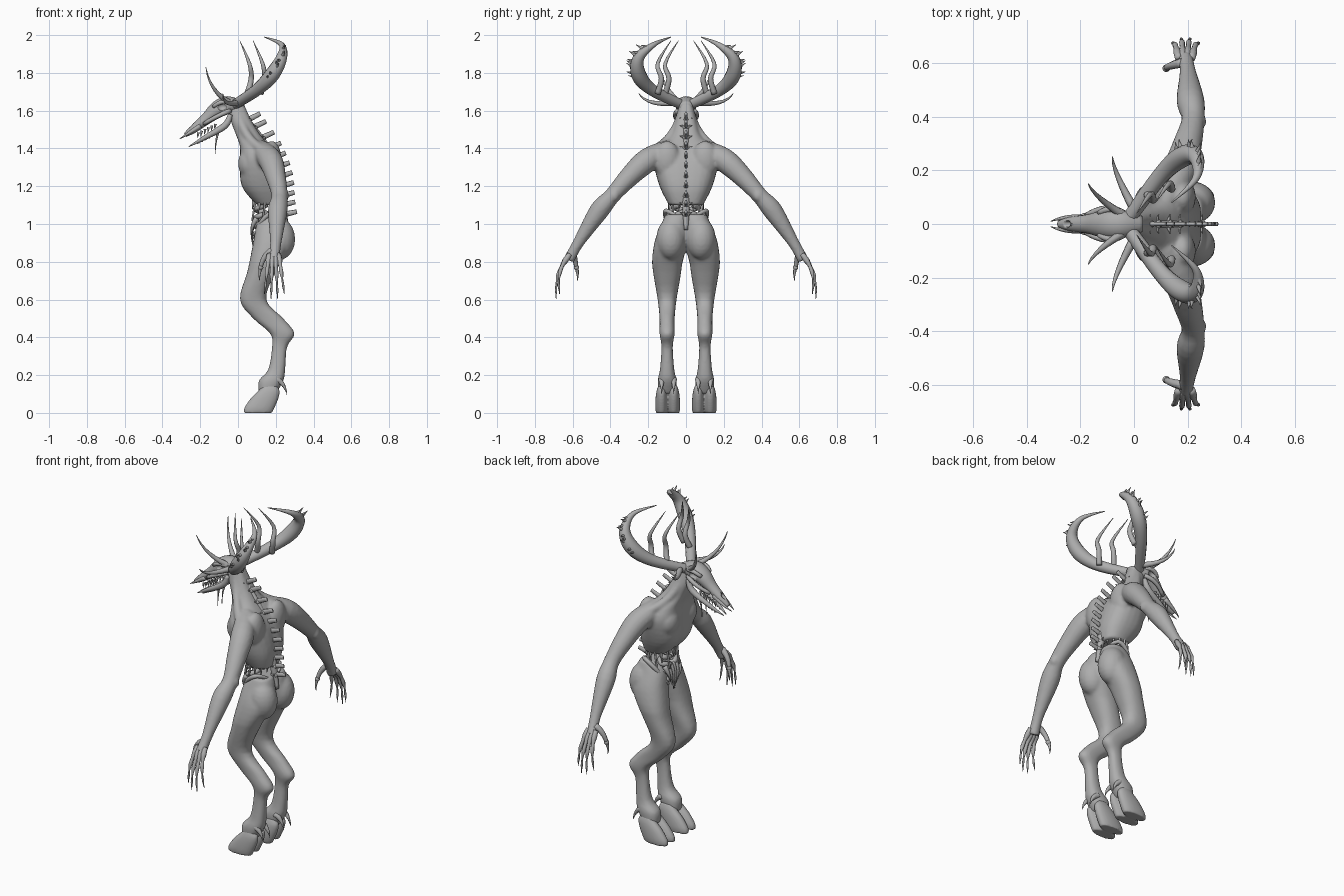
import bpy, bmesh, math, random
from mathutils import Vector, Matrix

random.seed(4)
if "Cube" in bpy.data.objects:
    bpy.data.objects.remove(bpy.data.objects["Cube"], do_unlink=True)

grey = bpy.data.materials.new("clay grey")
grey.use_nodes = True
grey.diffuse_color = (.42, .42, .42, 1)
grey.node_tree.nodes["Principled BSDF"].inputs["Base Color"].default_value = grey.diffuse_color


def spline(rows, steps):
    """Pass a smooth curve through rows of any width."""
    rows = [Vector(row) for row in rows]
    last = len(rows) - 1
    out = []
    for i in range(last):
        before, start, end, after = (rows[min(max(k, 0), last)] for k in (i - 1, i, i + 1, i + 2))
        leave, arrive = (end - before) / 2, (after - start) / 2
        for s in range(steps):
            t = s / steps
            u = 1 - t
            ease = t * t * (u + u + 1)
            out.append(start.lerp(end, ease) + leave * (t * u * u) - arrive * (t * t * u))
    return out + [rows[last]]


def skin(bm, rings):
    """Bridge rings of points and close both ends."""
    loops = [[bm.verts.new(point) for point in ring] for ring in rings]
    count = len(loops[0])
    faces = [bm.faces.new(loops[0][::-1]), bm.faces.new(loops[-1])]
    for low, high in zip(loops, loops[1:]):
        for i in range(count):
            j = (i + 1) % count
            faces.append(bm.faces.new((low[i], low[j], high[j], high[i])))
    for face in faces:
        face.smooth = True
    bmesh.ops.recalc_face_normals(bm, faces=faces)


def circle(sides):
    return [(math.cos(math.tau * k / sides), math.sin(math.tau * k / sides)) for k in range(sides)]


def slab(bm, rows, span, power=.85):
    """Loft level sections: height, front, back, half width; span gives the side limits."""
    rings = []
    for z, front, back, half in spline(rows, 4):
        inner, outer = span(z, half)
        ring = []
        for pair in circle(24):
            c, s = (math.copysign(abs(v) ** power, v) for v in pair)
            ring.append(((front + back + c * (back - front)) / 2,
                         (inner + outer + s * (outer - inner)) / 2, z))
        rings.append(ring)
    skin(bm, rings)


def tube(bm, rows, sides=12, steps=4, flat=1):
    """Sweep a round section along rows of x, y, z, radius."""
    points = spline(rows, steps)
    last = len(points) - 1
    side = Vector((.1, 1, .05))
    rings = []
    for i, point in enumerate(points):
        along = (points[min(i + 1, last)] - points[max(i - 1, 0)]).xyz.normalized()
        side = (side - along * side.dot(along)).normalized()
        other = along.cross(side) * flat
        radius = max(point[3], .0015)
        rings.append([point.xyz + (side * c + other * s) * radius for c, s in circle(sides)])
    skin(bm, rings)


def horn(bm, root, bend, tip, radius, end=.1, flat=1):
    """A bent spike that tapers from root to tip."""
    root, bend, tip = Vector(root), Vector(bend), Vector(tip)
    rows = []
    for k in range(9):
        t = k / 8
        centre = root.lerp(bend, t).lerp(bend.lerp(tip, t), t)
        rows.append((*centre, radius * (1 - t + t * end)))
    tube(bm, rows, 8, 1, flat)


def ball(bm, centre, size):
    place = Matrix.Translation(centre) @ Matrix.Diagonal((*size, 1))
    made = bmesh.ops.create_uvsphere(bm, u_segments=20, v_segments=12, radius=1, matrix=place)
    for vert in made["verts"]:
        for face in vert.link_faces:
            face.smooth = True


def finish(bm, name, mirror=True, fuse=0):
    mesh = bpy.data.meshes.new(name)
    bm.to_mesh(mesh)
    bm.free()
    mesh.materials.append(grey)
    part = bpy.data.objects.new(name, mesh)
    bpy.context.collection.objects.link(part)
    if mirror:
        mod = part.modifiers.new("mirror", "MIRROR")
        mod.use_axis = (False, True, False)
        mod.use_mirror_merge = False
    if fuse:
        mod = part.modifiers.new("fuse", "REMESH")
        mod.mode = "VOXEL"
        mod.voxel_size = fuse
        mod.use_smooth_shade = True
        mod = part.modifiers.new("soften", "SMOOTH")
        mod.iterations = 3
    return part


# Torso, neck, shoulder blades and arms fused into one skin
bm = bmesh.new()
slab(bm, [(1.1, .1, .24, .09), (1.2, .02, .25, .14), (1.33, .01, .22, .17), (1.41, .01, .17, .14),
          (1.47, -.01, .12, .08), (1.55, -.04, .07, .055), (1.64, -.06, .03, .035)],
     lambda z, half: (-half / 2, half))
ball(bm, (.18, .1, 1.34), (.05, .07, .1))
ball(bm, (.06, .08, 1.32), (.06, .07, .08))
tube(bm, [(.11, .08, 1.4, .05), (.17, .2, 1.34, .064), (.2, .3, 1.25, .054), (.22, .39, 1.15, .043),
          (.21, .46, 1.07, .052), (.2, .57, .9, .03), (.19, .62, .81, .03)], 16)
ball(bm, (.25, .38, 1.15), (.02, .025, .03))
horn(bm, (0, .02, 1.6), (.03, .06, 1.44), (.14, .18, 1.39), .025, 1)
finish(bm, "torso_and_arms", fuse=.009)


def leg_span(z, half):
    middle = .1 - max(0, z - .8) / 5
    return middle - half, middle + half


# Hips, thighs and shanks, with rounded buttocks and the heel tendon
bm = bmesh.new()
slab(bm, [(.1, .11, .2, .045), (.17, .11, .24, .05), (.23, .16, .25, .038), (.35, .18, .26, .03),
          (.42, .17, .3, .04), (.5, .08, .24, .04), (.6, .01, .15, .05), (.75, .05, .2, .075),
          (.9, .08, .28, .088), (1, .1, .27, .07), (1.05, .14, .25, .06)], leg_span)
ball(bm, (.22, .08, .92), (.083, .078, .11))
horn(bm, (.27, .1, .44), (.27, .1, .4), (.23, .1, .3), .02, .5)
finish(bm, "hips_and_legs", fuse=.009)

# Thin rim of the pelvis
bm = bmesh.new()
tube(bm, [(.24, .03, 1.03, .008), (.2, .105, 1.07, .012), (.13, .1, 1.02, .012), (.09, .04, .92, .01)])
finish(bm, "pelvis_rim")

# Cloven hooves with dewclaws
bm = bmesh.new()
for y in (.065, .129):
    slab(bm, [(0, .03, .18, .03), (.03, .035, .195, .034), (.08, .07, .215, .032),
              (.12, .11, .22, .026), (.15, .14, .2, .015)],
         lambda z, half: (y - half, y + half), .9)
    horn(bm, (.2, y, .18), (.25, y, .16), (.26, y, .09), .02)
finish(bm, "cloven_hooves", fuse=.006)

# Hands: four clawed, knuckled fingers and a thumb
bm = bmesh.new()
for i in range(4):
    bow = math.sin(math.pi * (i + 1) / 5)
    root = Vector((.166 + i * .016, .615, .84))
    tip = Vector((.14 + i * .035, .64 + bow * .05, .67 - bow * .07))
    rows = []
    for k in range(13):
        t = k / 12
        point = root.lerp(tip, t) + Vector((0, .025, .01)) * math.sin(math.pi * t)
        rows.append((*point, (1 - t) * .014 + .004 * math.sin(math.pi * t * 3) ** 2))
    tube(bm, rows, 8, 1)
horn(bm, (.18, .6, .86), (.13, .59, .83), (.12, .58, .77), .018, .6)
ball(bm, (.12, .58, .77), (.014, .014, .014))
horn(bm, (.12, .58, .77), (.11, .57, .73), (.115, .575, .7), .011)
finish(bm, "clawed_fingers")

# Bare skull with hollow eye sockets and nose
bm = bmesh.new()
tube(bm, [(.03, 0, 1.62, .03), (-.05, 0, 1.63, .055), (-.11, 0, 1.605, .053), (-.17, 0, 1.555, .036),
          (-.24, 0, 1.5, .026), (-.28, 0, 1.47, .012)], 20, flat=.85)
skull = finish(bm, "skull", mirror=False)
bm = bmesh.new()
for side in (-1, 1):
    ball(bm, (-.085, side * .058, 1.62), (.025, .02, .02))
ball(bm, (-.25, 0, 1.52), (.04, .012, .014))
sockets = finish(bm, "socket_cutter", mirror=False)
sockets.hide_render = sockets.hide_viewport = True
cut = skull.modifiers.new("sockets", "BOOLEAN")
cut.object = sockets

# Cheekbones, brows, snout prongs and jaw
bm = bmesh.new()
horn(bm, (-.04, .04, 1.6), (-.1, .08, 1.58), (-.18, .03, 1.53), .013, .8)
horn(bm, (-.04, .04, 1.64), (-.09, .07, 1.66), (-.13, .04, 1.62), .013, .8)
horn(bm, (-.2, .02, 1.52), (-.26, .03, 1.48), (-.31, .01, 1.45), .015)
tube(bm, [(-.04, .04, 1.58, .012), (-.07, .04, 1.52, .018), (-.18, .03, 1.455, .012),
          (-.26, .01, 1.41, .002)])
horn(bm, (-.1, .03, 1.5), (-.12, .02, 1.45), (-.12, .02, 1.37), .008)

# Short teeth along both jaws
for i in range(6):
    gum = Vector((-.12 - i * .018, .034 - i * .002, 1.53 - i * .009))
    for start, length in ((0, -.03), (-.06, .015)):
        root = gum + Vector((0, 0, start))
        tip = root + Vector((-.004, 0, length))
        horn(bm, root, root.lerp(tip, .5), tip, .008)
finish(bm, "jaw_and_teeth")

# Antlers: heavy sweeping beam
bm = bmesh.new()
beam = [(-.02, .02, 1.63, .026), (.1, .18, 1.71, .032), (.18, .25, 1.79, .04),
        (.23, .25, 1.88, .03), (.23, .17, 1.95, .014), (.14, .08, 1.99, .002)]
tube(bm, beam, steps=8)
path = spline(beam, 8)

# Brow tines: a spot on the beam, a bend, a tip
for spot, bend, tip in ((0, (-.15, .1, 1.69), (-.17, .15, 1.83)), (2, (-.08, .2, 1.62), (-.08, .25, 1.69))):
    horn(bm, path[spot].xyz, bend, tip, .018)

# Tall inner tines, swaying in and out
for x, y in ((.01, .04), (.08, .08)):
    tube(bm, [(x + .04, y + .07, 1.69, .016), (x + .06, y + .05, 1.77, .014),
              (x + .05, y + .07, 1.85, .01), (x, y, 1.97, .001)])

# Snags along the outer edge of the beam
for point in path[14:32:2]:
    out = Vector((random.uniform(-.3, .4), 1, random.uniform(.2, .8))).normalized()
    tip = point.xyz + out * (point[3] + random.uniform(.02, .04))
    horn(bm, point.xyz + out * point[3] * .6, point.xyz + out * point[3], tip, .013)
finish(bm, "antlers")

# Spine: vertebrae with thin blunt ridges and side wings, down to the tailbone
bm = bmesh.new()
ridge = [(.05, 0, 1.55, .014), (.16, 0, 1.4, .016), (.22, 0, 1.25, .016), (.235, 0, 1.1, .02),
         (.26, 0, .97, .01)]
tube(bm, ridge)
bones = spline(ridge, 3)
for i, point in enumerate(bones[:-2]):
    spot = point.xyz
    ball(bm, spot, (.024, .02, .015))
    tip = spot + Vector((.068, 0, .035 - i * .002))
    horn(bm, spot, spot.lerp(tip, .5), tip, .009, .8, 1.7)
    for side in (-1, 1):
        wing = spot + Vector((.012, side * .035, .012))
        horn(bm, spot, spot.lerp(wing, .5), wing, .011)
finish(bm, "spine", mirror=False)

# Open belly: torn rib ends, sinews, coiled gut and hanging shreds
bm = bmesh.new()
for i in range(7):
    angle = math.radians(25 + i * 25)
    rib = Vector((.16 + .075 * math.cos(angle), .09 * math.sin(angle), 1.14))
    drop = Vector((-.01, 0, random.uniform(-.09, -.06)))
    horn(bm, rib, rib + drop / 2, rib + drop, .012)
    if i % 2:
        horn(bm, rib, rib + drop, rib + drop * 2, .006, .8)
coil = [(.12 + .03 * math.cos(k * 2), .035 + .03 * math.sin(k * 2), 1.1 - k * .014, .014) for k in range(13)]
tube(bm, coil)
for y in (.01, .035, .06):
    horn(bm, (.1, y, 1.03), (.06, y, .98), (.08, y / 2, .87 + y), .015)
finish(bm, "torn_belly")
